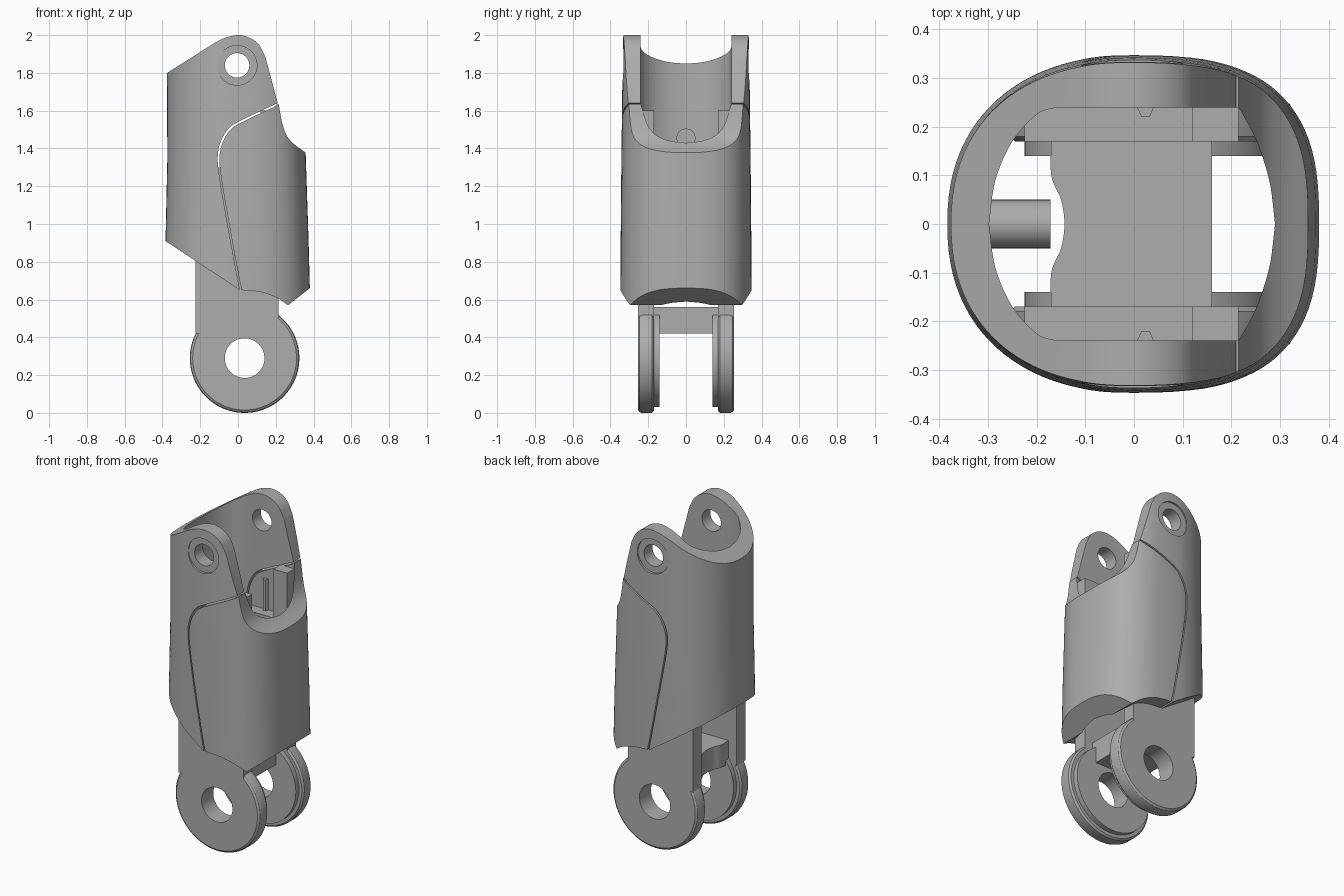
import bpy, bmesh, math
from mathutils import Vector

if "Cube" in bpy.data.objects:
    bpy.data.objects.remove(bpy.data.objects["Cube"])

grey = bpy.data.materials.new("plain grey")
grey.diffuse_color = (0.42, 0.42, 0.42, 1)
grey.use_nodes = True
grey.node_tree.nodes["Principled BSDF"].inputs["Base Color"].default_value = grey.diffuse_color


def make(name, bm):
    bmesh.ops.recalc_face_normals(bm, faces=bm.faces)
    me = bpy.data.meshes.new(name)
    bm.to_mesh(me)
    bm.free()
    ob = bpy.data.objects.new(name, me)
    bpy.context.collection.objects.link(ob)
    me.materials.append(grey)
    return ob


def loft(name, rings, closed=False):
    """Skin equal-length rings; cap the ends unless the rings close on themselves."""
    bm = bmesh.new()
    vs = [[bm.verts.new(p) for p in r] for r in rings]
    n, m = len(vs), len(vs[0])
    for i in range(n if closed else n - 1):
        a, b = vs[i], vs[(i + 1) % n]
        for j in range(m):
            k = (j + 1) % m
            bm.faces.new((a[j], a[k], b[k], b[j]))
    if not closed:
        bm.faces.new(vs[0])
        bm.faces.new(vs[-1])
    return make(name, bm)


def prism_y(name, pts, y0, y1):
    return loft(name, [[(x, y, z) for x, z in pts] for y in (y0, y1)])


def prism_z(name, pts, z0, z1):
    return loft(name, [[(x, y, z) for x, y in pts] for z in (z0, z1)])


def circle(cx, cz, r, n=48):
    return [(cx + r * math.cos(2 * math.pi * i / n),
             cz + r * math.sin(2 * math.pi * i / n)) for i in range(n)]


def smooth_path(pts, n=6):
    """Catmull-Rom curve through the points."""
    p = [Vector(q) for q in pts]
    p = [2 * p[0] - p[1]] + p + [2 * p[-1] - p[-2]]
    out = []
    for i in range(1, len(p) - 2):
        a, b, c, d = p[i - 1:i + 3]
        for s in range(n):
            t = s / n
            out.append(tuple(0.5 * (2 * b + (c - a) * t + (2 * a - 5 * b + 4 * c - d) * t * t
                                    + (3 * b - a - 3 * c + d) * t ** 3)))
    return out + [tuple(pts[-1])]


def boolean(ob, cutter, op):
    mod = ob.modifiers.new("cut", 'BOOLEAN')
    mod.object, mod.operation, mod.solver = cutter, op, 'EXACT'
    bpy.context.view_layer.objects.active = ob
    bpy.ops.object.modifier_apply(modifier=mod.name)
    bpy.data.objects.remove(cutter)


def section(back, front, half, z, n=96):
    """Rounded cross-section, squarer on the front (+x) side."""
    ring = []
    for i in range(n):
        t = 2 * math.pi * i / n
        c, s = math.cos(t), math.sin(t)
        e = 2.75 if c > 0 else 2.25
        e += (2.5 - e) * max(0, 1 - abs(c) * 4)
        x = abs(c) ** (2 / e) * (front if c > 0 else -back)
        y = math.copysign(abs(s) ** (2 / e), s) * half
        ring.append((x, y, z))
    return ring


# Hollow sleeve that both shells are cut from
def sleeve(name):
    ob = loft(name, [section(0.388, 0.386, 0.348, 0.45),
                     section(0.384, 0.374, 0.346, 0.9),
                     section(0.374, 0.359, 0.342, 1.35),
                     section(0.376, 0.345, 0.337, 1.75),
                     section(0.378, 0.335, 0.330, 2.1)])
    left = smooth_path([(-0.16, 0.24), (-0.20, 0.225), (-0.25, 0.17), (-0.285, 0.09), (-0.298, 0)])
    right = smooth_path([(0.215, 0.24), (0.25, 0.175), (0.278, 0.09), (0.29, 0)])
    half = left[::-1] + right
    full = half + [(x, -y) for x, y in half[-2:0:-1]]
    boolean(ob, prism_z("cavity_cutter", full, 0.3, 2.3), 'DIFFERENCE')
    return ob


seam = smooth_path([(0.01, 0.65), (-0.05, 0.97), (-0.098, 1.25), (-0.107, 1.36),
                    (-0.09, 1.44), (-0.045, 1.51), (0.03, 1.555), (0.21, 1.64)])

# Back shell with the two upper hinge ears
crown = smooth_path([(-0.13, 1.955), (-0.07, 1.985), (0, 2.0), (0.06, 1.987),
                     (0.11, 1.95), (0.145, 1.885)])
back = sleeve("back_shell")
boolean(back, prism_y("back_cutter",
        [(-0.45, 0.953), (-0.45, 1.752), (-0.375, 1.80)] + crown + seam[::-1], -1, 1), 'INTERSECT')
boolean(back, prism_y("pin_hole", circle(-0.005, 1.84, 0.065), -1, 1), 'DIFFERENCE')
for s in (-1, 1):
    boolean(back, prism_y("counterbore", circle(-0.005, 1.84, 0.105), s * 0.322, s * 0.6), 'DIFFERENCE')

# Front shell, separated from the back by a thin seam
scoop = smooth_path([(0.215, 1.636), (0.235, 1.53), (0.26, 1.465), (0.30, 1.42), (0.355, 1.38)])
foot = smooth_path([(0.265, 0.57), (0.2, 0.612), (0.12, 0.64), (0.02, 0.65)])
front = sleeve("front_shell")
gap = [(x + 0.009, z - 0.007) for x, z in seam[1:-1]]
boolean(front, prism_y("front_cutter",
        gap + scoop + [(0.45, 1.32), (0.45, 0.715)] + foot, -1, 1), 'INTERSECT')

# Lower fork: discs and arms on both sides
parts = [back, front]
profile = [(0.105, 0.14), (0.26, 0.14), (0.26, 0.17), (0.28, 0.17), (0.29, 0.18),
           (0.29, 0.235), (0.286, 0.246), (0.275, 0.254), (0.105, 0.254)]
for s, side in ((-1, "near"), (1, "far")):
    rings = []
    for i in range(80):
        t = 2 * math.pi * i / 80
        rings.append([(0.035 + r * math.cos(t), s * y, 0.29 + r * math.sin(t)) for r, y in profile])
    parts.append(loft(side + "_fork_disc", rings, closed=True))
    parts.append(prism_y(side + "_fork_arm",
                 [(-0.225, 0.42), (0.215, 0.42), (0.215, 1.3), (-0.225, 1.3)], s * 0.17, s * 0.254))
    # Front locking tab and small guide rib inside the sleeve
    parts.append(prism_y(side + "_locking_tab",
                 [(0.12, 1.0), (0.215, 1.0), (0.215, 1.6), (0.12, 1.6)], s * 0.17, s * 0.25))
    parts.append(prism_z(side + "_guide_rib",
                 [(0.004, s * 0.245), (0.015, s * 0.22), (0.032, s * 0.22), (0.043, s * 0.245)], 1.2, 1.49))

# Cross block joining the arms, hollowed at the back
hollow = smooth_path([(-0.17, -0.18), (-0.17, -0.10), (-0.15, -0.05), (-0.143, 0),
                      (-0.15, 0.05), (-0.17, 0.10), (-0.17, 0.18)])
parts.append(prism_z("cross_block", hollow + [(0.16, 0.18), (0.16, -0.18)], 0.42, 0.56))

# Tendon peg on the inside of the back wall
parts.append(loft("tendon_peg", [[(x, y, z) for y, z in circle(0, 1.455, 0.05, 32)]
                                 for x in (-0.32, -0.172)]))

bpy.ops.object.select_all(action='DESELECT')
for ob in parts:
    ob.select_set(True)
bpy.context.view_layer.objects.active = back
bpy.ops.object.shade_smooth_by_angle(angle=math.radians(30))
